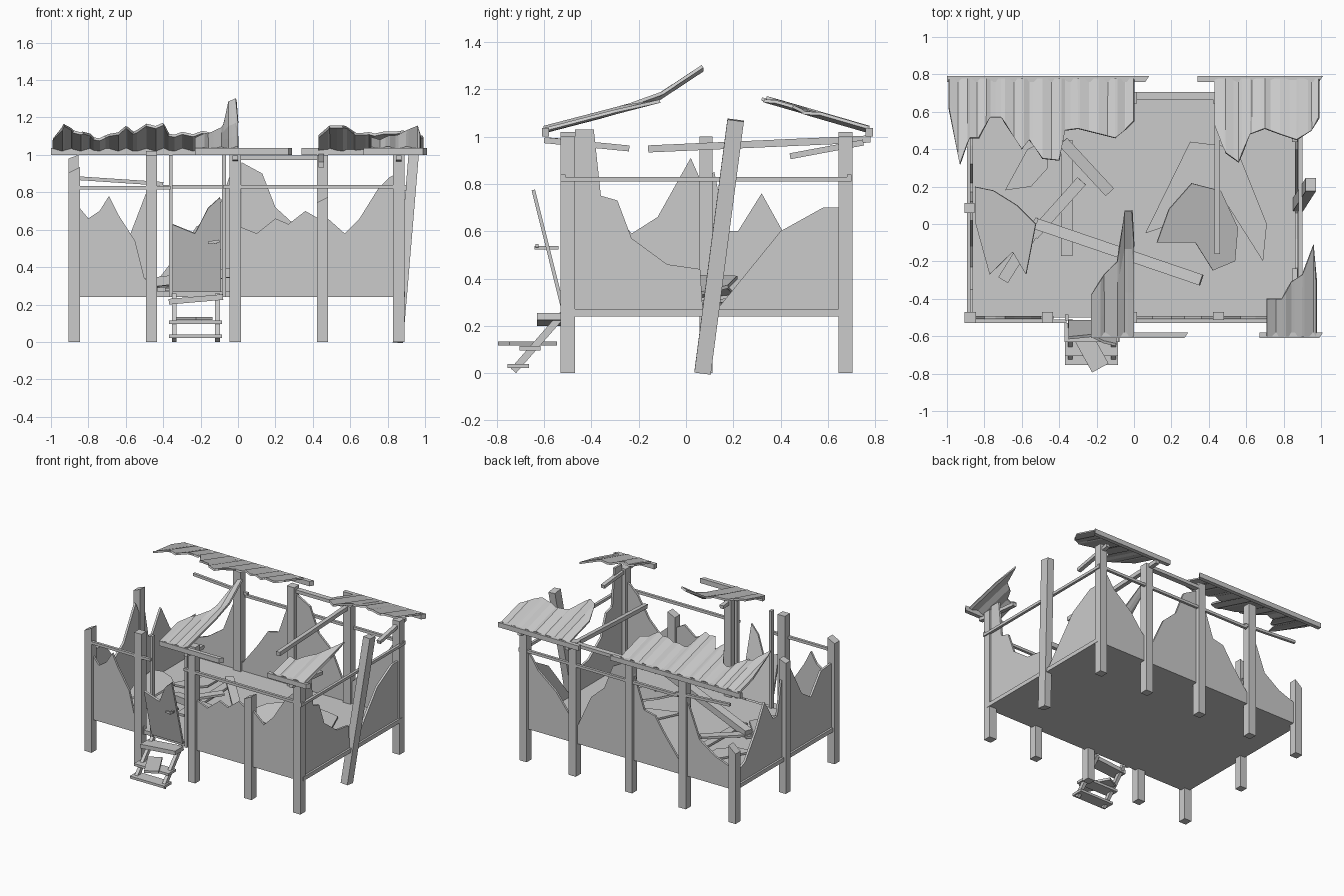
import bpy, bmesh, math
from mathutils import Vector, Matrix


def finish(bm, name):
    bmesh.ops.recalc_face_normals(bm, faces=bm.faces)
    me = bpy.data.meshes.new(name)
    bm.to_mesh(me)
    bm.free()
    ob = bpy.data.objects.new(name, me)
    bpy.context.collection.objects.link(ob)
    return ob


def bar(name, a, b, w=0.03, h=0.03, slant=0.0):
    """Box beam from a to b; slant gives a broken, sloping far end."""
    a, b = Vector(a), Vector(b)
    d = (b - a).normalized()
    up = Vector((0, 1, 0)) if abs(d.z) > 0.8 else Vector((0, 0, 1))
    x = up.cross(d).normalized()
    y = d.cross(x)
    bm = bmesh.new()
    bmesh.ops.create_cube(bm, size=1)
    ln = (b - a).length
    for v in bm.verts:
        c = v.co.copy()
        l = (c.z + 0.5) * ln + (slant * c.x if c.z > 0 else 0)
        v.co = a + x * c.x * w + y * c.y * h + d * l
    return finish(bm, name)


def sheet(name, pts, thick, mat):
    """Flat jagged outline extruded by thick along the plane normal."""
    bm = bmesh.new()
    f = bm.faces.new([bm.verts.new((u, v, -thick / 2)) for u, v in pts])
    r = bmesh.ops.extrude_face_region(bm, geom=[f])
    vs = [g for g in r['geom'] if isinstance(g, bmesh.types.BMVert)]
    bmesh.ops.translate(bm, verts=vs, vec=(0, 0, thick))
    bmesh.ops.triangulate(bm, faces=[f for f in bm.faces if len(f.verts) > 4])
    bm.transform(mat)
    return finish(bm, name)


XZ = Matrix(((1, 0, 0, 0), (0, 0, 1, 0), (0, 1, 0, 0), (0, 0, 0, 1)))
YZ = Matrix(((0, 0, 1, 0), (1, 0, 0, 0), (0, 1, 0, 0), (0, 0, 0, 1)))


def wall(name, top, axis, pos):
    pts = [(top[0][0], 0.24)] + top + [(top[-1][0], 0.24)]
    if axis == 'x':
        sheet(name, pts, 0.016, Matrix.Translation((0, pos, 0)) @ XZ)
    else:
        sheet(name, pts, 0.016, Matrix.Translation((pos, 0, 0)) @ YZ)


def roof(name, y0, edge, height):
    """Corrugated roof remnant from the eave y0 to a torn edge [(x, y)]."""
    xs = {round(edge[0][0] + i * 0.05, 3) for i in range(40)}
    xs = sorted({x for x in xs if x < edge[-1][0]} | {p[0] for p in edge})
    bm = bmesh.new()
    rows = []
    for x in xs:
        for (xa, ya), (xb, yb) in zip(edge, edge[1:]):
            if xa <= x <= xb:
                y1 = ya + (yb - ya) * (x - xa) / (xb - xa)
                break
        wave = 0.009 * math.cos(x / 0.1 * math.tau)
        rows.append([bm.verts.new((x, y0 + (y1 - y0) * t, height(abs(y1 - y0) * t) + wave))
                     for t in (0, 0.35, 0.7, 1)])
    for p, q in zip(rows, rows[1:]):
        for i in range(3):
            bm.faces.new((p[i], q[i], q[i + 1], p[i + 1]))
    ob = finish(bm, name)
    m = ob.modifiers.new("thickness", 'SOLIDIFY')
    m.thickness, m.offset = 0.014, 0
    return ob


# Floor
FY, BY, SX = -0.5, 0.675, 0.875
bar("floor", (0, FY, 0.255), (0, BY, 0.255), 2 * SX, 0.03)

# Posts
cols = [-0.875, -0.462, -0.015, 0.452, 0.86]
for x, h in zip(cols, [0.92, 1.0, 1.02, 0.76, 1.0]):
    bar("front_post", (x, FY, 0), (x, FY, h), 0.06, 0.06, 0.03 if h < 1 else 0)
for x, h in zip(cols, [0.55, 1.02, 1.02, 1.0, 1.0]):
    bar("back_post", (x, BY, 0), (x, BY, h), 0.06, 0.06, 0.05 if h < 1 else 0)
bar("left_post", (-0.88, 0.085, 0), (-0.88, 0.085, 0.99), 0.055, 0.055, 0.02)
bar("leaning_right_post", (0.855, 0.07, 0), (0.945, 0.21, 1.07), 0.055, 0.07)
for x in (-0.36, -0.075):
    bar("door_jamb", (x, FY, 0.24), (x, FY, 1.0), 0.02, 0.03)

# Torn walls
wall("front_wall_left", [(-.85, .72), (-.8, .66), (-.74, .7), (-.69, .78), (-.64, .68), (-.55, .54),
                         (-.5, .34), (-.43, .3)], 'x', FY)
wall("front_wall_middle", [(0, .62), (.1, .58), (.2, .66), (.27, .63), (.36, .7), (.43, .66)], 'x', FY)
wall("front_wall_right", [(.48, .66), (.57, .58), (.65, .66), (.75, .82), (.81, .88), (.85, .9)], 'x', FY)
wall("back_wall_right", [(.02, .96), (.13, .9), (.2, .72), (.31, .62), (.42, .38), (.5, .45), (.6, .58),
                         (.75, .7), (.85, .85)], 'x', BY)
wall("back_wall_left", [(-.86, .4), (-.72, .45), (-.59, .54), (-.49, .8), (-.43, .33), (-.3, .5), (-.22, .62),
                        (-.13, .64), (-.04, .9)], 'x', BY)
wall("right_wall", [(-.47, 1.03), (-.39, 1.03), (-.36, .75), (-.29, .73), (-.23, .57), (-.08, .46), (.06, .44),
                    (.07, .28), (.14, .28), (.4, .6), (.58, .7), (.65, .7)], 'y', 0.87)
wall("left_wall", [(-.47, .75), (-.35, .74), (-.23, .59), (-.12, .66), (.02, .91), (.06, .82), (.12, .85),
                   (.17, .6), (.22, .6), (.32, .76), (.42, .58), (.55, .4), (.65, .36)], 'y', -0.87)

# Rails
bar("front_rail_left", (-0.88, -0.52, 0.825), (-0.36, -0.52, 0.825), 0.02, 0.02)
bar("front_rail_right", (-0.08, -0.52, 0.83), (0.9, -0.52, 0.83), 0.02, 0.02)
bar("back_rail", (-0.42, 0.69, 0.83), (0.9, 0.69, 0.83), 0.02, 0.02)
bar("back_rail_loose", (-0.85, 0.69, 0.875), (-0.4, 0.69, 0.845), 0.02, 0.02)
bar("right_rail", (0.89, -0.53, 0.82), (0.89, 0.7, 0.82), 0.02, 0.02)
bar("right_sill", (0.88, FY, 0.255), (0.88, BY, 0.255), 0.025, 0.03)
bar("left_sill", (-0.88, FY, 0.255), (-0.88, BY, 0.255), 0.025, 0.03)

# Eave beams and rafters
for x0, x1, y in ((-0.23, 0.28, -0.595), (0.67, 1, -0.595), (-1, 0.07, 0.775), (0.34, 1, 0.775)):
    bar("eave_beam", (x0, y, 1.018), (x1, y, 1.018), 0.03, 0.036, 0.02)
bar("long_rafter", (0.445, 0.78, 0.99), (0.445, -0.16, 0.948), 0.03, 0.03)
bar("front_rafter_stub", (0.86, -0.6, 0.985), (0.86, -0.24, 0.95), 0.03, 0.025)
bar("back_rafter_stub", (0.86, 0.75, 0.975), (0.86, 0.44, 0.917), 0.03, 0.025)
bar("front_left_rafter_stub", (-0.015, -0.6, 0.985), (-0.015, -0.4, 0.97), 0.03, 0.025)
bar("back_cross_beam", (0, 0.685, 0.985), (0.45, 0.685, 0.985), 0.04, 0.025)

# Corrugated roof remnants
roof("roof_front_left", -0.6, [(-.23, -.38), (-.16, -.27), (-.09, -.2), (-.05, .07), (-.01, .07), (0, -.1)],
     lambda d: 1.03 + 0.26 * d + max(0, d - 0.45) * 0.3 + 0.02 * (d > 0.6))
roof("roof_front_right", -0.6, [(.71, -.4), (.79, -.4), (.84, -.31), (.9, -.27), (.96, -.11), (.975, -.3)],
     lambda d: 1.03 + 0.26 * d)
roof("roof_back_left", 0.775, [(-.99, .62), (-.93, .32), (-.88, .46), (-.83, .46), (-.77, .57), (-.71, .57),
                               (-.6, .4), (-.56, .45), (-.49, .35), (-.4, .34), (-.37, .5), (-.3, .51),
                               (-.1, .46), (-.05, .5), (0, .55)], lambda d: 1.03 + 0.29 * d)
roof("roof_back_right", 0.775, [(.43, .53), (.49, .38), (.56, .33), (.62, .48), (.7, .51), (.78, .48),
                                (.87, .45), (.95, .5), (.99, .57)], lambda d: 1.03 + 0.29 * d)

# Broken door hanging outwards
door = Matrix.Translation((0, -0.52, 0.27)) @ Matrix.Rotation(math.radians(14), 4, 'X') @ XZ
sheet("door", [(-.35, 0), (-.35, .37), (-.23, .32), (-.16, .46), (-.095, .52), (-.09, 0)], 0.015, door)
bar("door_handle", (-0.16, -0.63, 0.53), (-0.1, -0.63, 0.54), 0.014, 0.014)
bar("door_handle_pin", (-0.12, -0.64, 0.53), (-0.12, -0.54, 0.53), 0.014, 0.014)

# Broken steps
for x in (-0.34, -0.11):
    bar("stair_stringer", (x, -0.73, 0.01), (x, -0.52, 0.25), 0.025, 0.03)
bar("bottom_step", (-0.37, -0.71, 0.03), (-0.085, -0.71, 0.03), 0.09, 0.018)
bar("middle_step", (-0.37, -0.66, 0.105), (-0.085, -0.66, 0.105), 0.09, 0.018)
bar("top_step", (-0.37, -0.58, 0.215), (-0.08, -0.58, 0.24), 0.1, 0.03)
bar("loose_step", (-0.29, -0.57, 0.125), (-0.18, -0.77, 0.125), 0.1, 0.018)

# Fallen debris on the floor
bar("fallen_beam", (-0.52, 0.0, 0.31), (0.36, -0.3, 0.42), 0.06, 0.05)
for a, b in (((-.54, -.06, .29), (-.28, .23, .31)), ((-.38, .44, .32), (-.13, .17, .28)),
             ((-.36, .45, .29), (-.36, -.17, .28)), ((-.7, -.3, .28), (-.5, .02, .29))):
    bar("fallen_board", a, b, 0.06, 0.016)
left = Matrix.Translation((-0.68, 0, 0.36)) @ Matrix.Rotation(math.radians(-14), 4, 'Y')
sheet("fallen_roof_left", [(-.17, .2), (-.07, .18), (.06, .1), (.16, 0), (.1, -.27), (.03, -.15), (-.1, -.27),
                           (-.17, 0)], 0.014, left @ Matrix.Rotation(0.1, 4, 'X'))
right = Matrix.Translation((0.36, 0, 0.36)) @ Matrix.Rotation(math.radians(12), 4, 'Y')
sheet("fallen_roof_right", [(-.06, .22), (.1, .18), (.2, -.02), (.19, -.2), (.07, -.25), (-.03, -.1), (-.24, -.1),
                            (-.18, .08)], 0.014, right @ Matrix.Rotation(0.15, 4, 'X'))
sheet("fallen_wall_right", [(.06, -.05), (.3, .44), (.46, .42), (.55, .4), (.71, 0), (.69, -.2), (.5, .1)],
      0.014, Matrix.Translation((0, 0, 0.285)))
sheet("fallen_wall_left", [(-.69, .18), (-.57, .4), (-.46, .45), (-.46, .3), (-.55, .2)],
      0.014, Matrix.Translation((0, 0, 0.285)))
